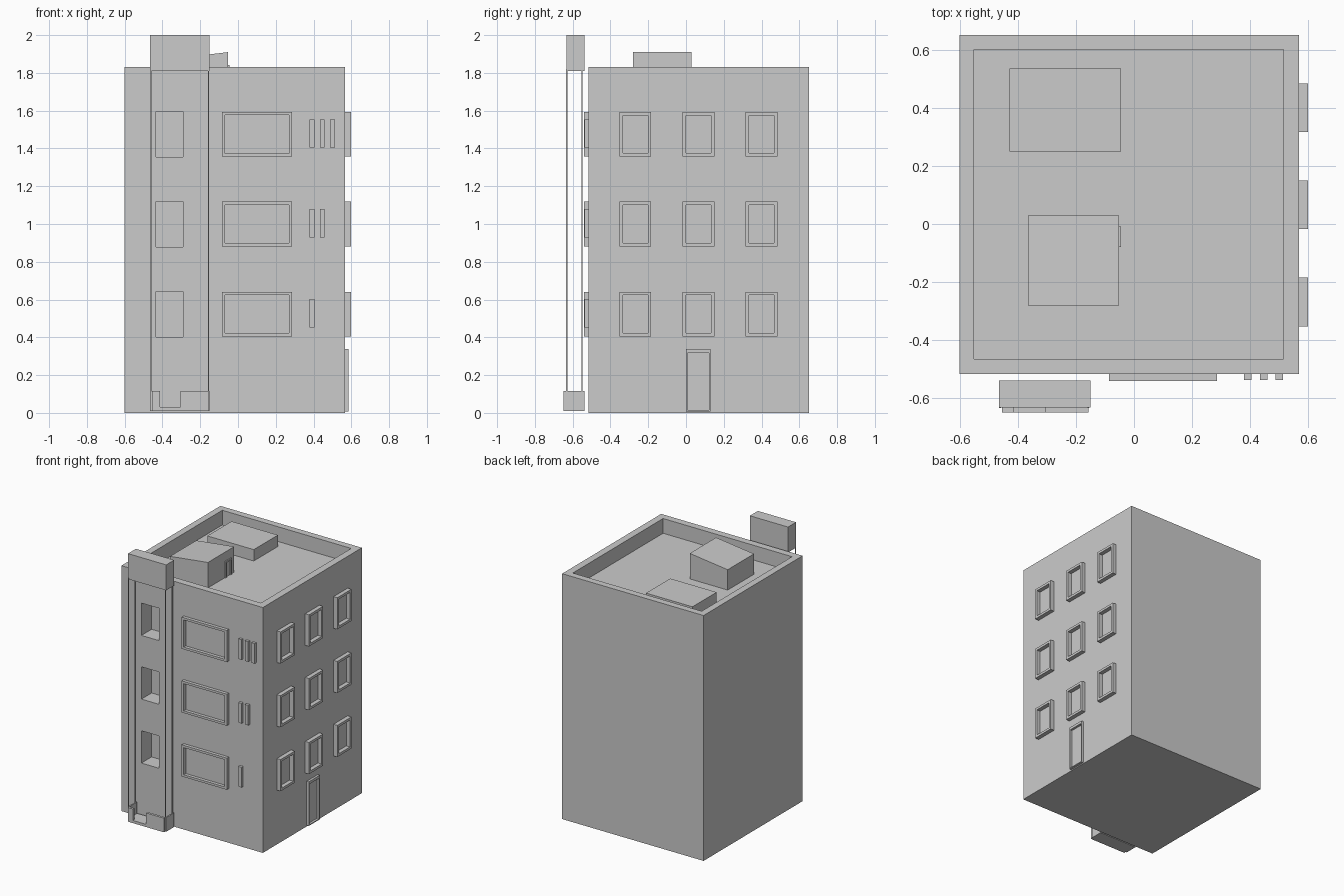
import bpy, bmesh

if "Cube" in bpy.data.objects:
    bpy.data.objects.remove(bpy.data.objects["Cube"])


def box(name, x, y, z):
    """Axis-aligned box from (min, max) ranges."""
    bm = bmesh.new()
    bmesh.ops.create_cube(bm, size=1)
    for v in bm.verts:
        v.co = [r[0] + (c + 0.5) * (r[1] - r[0]) for c, r in zip(v.co, (x, y, z))]
    me = bpy.data.meshes.new(name)
    bm.to_mesh(me)
    bm.free()
    ob = bpy.data.objects.new(name, me)
    bpy.context.collection.objects.link(ob)
    return ob


def carve(ob, cutter):
    """Subtract the cutter from ob, then discard it."""
    bpy.context.view_layer.objects.active = ob
    mod = ob.modifiers.new("carve", 'BOOLEAN')
    mod.operation, mod.solver, mod.object = 'DIFFERENCE', 'EXACT', cutter
    bpy.ops.object.modifier_apply(modifier=mod.name)
    bpy.data.objects.remove(cutter, do_unlink=True)


def frame_front(name, x, z, y, t):
    ob = box(name, x, y, z)
    carve(ob, box("cutter", (x[0] + t, x[1] - t), (y[0] - 1, y[1] + 1), (z[0] + t, z[1] - t)))


def frame_side(name, y, z, x, t):
    ob = box(name, x, y, z)
    carve(ob, box("cutter", (x[0] - 1, x[1] + 1), (y[0] + t, y[1] - t), (z[0] + t, z[1] - t)))


FRONT, RIGHT, TOP, ROOF = -0.517, 0.567, 1.83, 1.72
FLOORS = (0.405, 0.882, 1.357)      # window sill heights

# Main block with sunken roof and parapet
body = box("building_body", (-0.60, RIGHT), (FRONT, 0.65), (0, TOP))
carve(body, box("cutter", (-0.55, 0.514), (-0.464, 0.60), (ROOF, 2.2)))

for i, s in enumerate(FLOORS):
    z = (s, s + 0.236)
    # Deep openings behind the lift
    carve(body, box("cutter", (-0.435, -0.29), (-0.7, FRONT + 0.12), (s - 0.003, s + 0.238)))
    # Wide front windows
    frame_front(f"front_window_frame_{i}", (-0.086, 0.286), z, (-0.541, FRONT + 0.002), 0.017)
    # Floor-number slits: one more on each floor
    for k in range(i + 1):
        x = 0.379 + 0.054 * k
        box(f"front_slat_{i}_{k}", (x, x + 0.026), (-0.537, FRONT + 0.002), (s + 0.047, s + 0.197))
    # Side windows
    for k in range(3):
        y = -0.352 + 0.334 * k
        frame_side(f"side_window_frame_{i}_{k}", (y, y + 0.168), z, (RIGHT - 0.002, 0.598), 0.018)

# Entrance door surround on the right side
box("door_lintel", (RIGHT - 0.002, 0.584), (0, 0.13), (0.317, 0.337))
box("door_sill", (RIGHT - 0.002, 0.584), (0, 0.13), (0.008, 0.015))
for n, y in (("left", 0), ("right", 0.123)):
    box("door_jamb_" + n, (RIGHT - 0.002, 0.584), (y, y + 0.007), (0.01, 0.32))

# Rooftop stair house with sloped roof, its doorway and a low unit
house = box("stair_house", (-0.365, -0.052), (-0.28, 0.03), (ROOF - 0.002, 1.91))
for v in house.data.vertices:
    if v.co.z > 1.8 and v.co.x < -0.2:
        v.co.z = 1.872
for y in (-0.08, -0.02):
    box("stair_house_jamb", (-0.053, -0.045), (y, y + 0.012), (ROOF - 0.002, 1.84))
box("stair_house_lintel", (-0.053, -0.045), (-0.08, -0.008), (1.83, 1.842))
box("roof_unit", (-0.428, -0.045), (0.25, 0.535), (ROOF - 0.002, 1.805))

# Outside lift: head box, four guide cables
box("lift_head", (-0.465, -0.15), (-0.632, -0.538), (1.81, 2.0))
for x in (-0.461, -0.157):
    for y in (-0.631, -0.551):
        box("lift_cable", (x - 0.003, x + 0.003), (y - 0.003, y + 0.003), (0.02, 1.82))

# Lift platform with low walls and an entry gap at the front
box("lift_floor", (-0.465, -0.15), (-0.632, -0.538), (0.01, 0.03))
box("lift_step", (-0.455, -0.157), (-0.648, -0.63), (0.01, 0.03))
box("lift_wall_left", (-0.465, -0.455), (-0.632, -0.538), (0.01, 0.115))
box("lift_wall_right", (-0.160, -0.15), (-0.632, -0.538), (0.01, 0.115))
box("lift_front_left", (-0.455, -0.413), (-0.648, -0.63), (0.01, 0.115))
box("lift_front_right", (-0.305, -0.157), (-0.648, -0.63), (0.01, 0.115))
